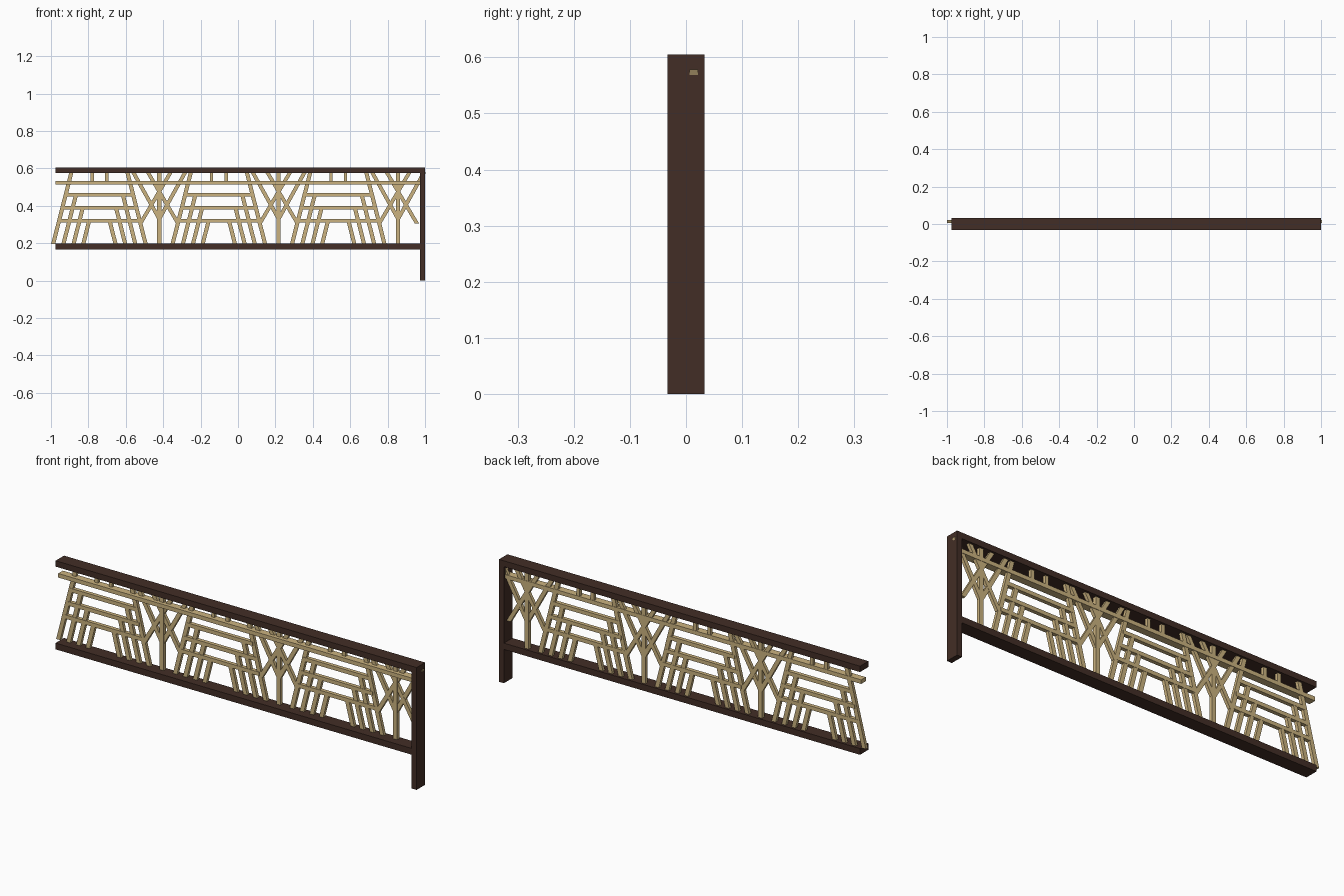
import bpy, bmesh

if "Cube" in bpy.data.objects:
    bpy.data.objects.remove(bpy.data.objects["Cube"])

def material(name, rgb):
    m = bpy.data.materials.new(name)
    m.diffuse_color = (*rgb, 1)
    m.use_nodes = True
    m.node_tree.nodes["Principled BSDF"].inputs["Base Color"].default_value = m.diffuse_color
    return m

dark = material("dark_brown_wood", (0.055, 0.027, 0.019))
tan = material("tan_wood", (0.60, 0.45, 0.215))

def prism(bm, quad, y0, y1):
    """Extrude an x/z outline from y0 to y1."""
    a = [bm.verts.new((x, y0, z)) for x, z in quad]
    b = [bm.verts.new((x, y1, z)) for x, z in quad]
    bm.faces.new(a)
    bm.faces.new(b[::-1])
    n = len(a)
    for i in range(n):
        j = (i + 1) % n
        bm.faces.new((a[i], b[i], b[j], a[j]))

def rect(bm, x0, x1, z0, z1, y0, y1):
    prism(bm, [(x0, z0), (x1, z0), (x1, z1), (x0, z1)], y0, y1)

def slant(bm, x0, z0, x1, z1, y0, y1, w=0.022):
    """Leaning bar with level cut ends."""
    h = w / 2
    prism(bm, [(x0 - h, z0), (x0 + h, z0), (x1 + h, z1), (x1 - h, z1)], y0, y1)

def finish(bm, name, mat):
    bmesh.ops.recalc_face_normals(bm, faces=bm.faces)
    me = bpy.data.meshes.new(name)
    bm.to_mesh(me)
    bm.free()
    me.materials.append(mat)
    ob = bpy.data.objects.new(name, me)
    bpy.context.collection.objects.link(ob)

# Frame: two rails and the end post
D = 0.033
for name, box in {"top_rail": (-0.975, 0.973, 0.576, 0.605),
                  "bottom_rail": (-0.975, 0.973, 0.167, 0.198),
                  "end_post": (0.973, 1.0, 0.0, 0.605)}.items():
    bm = bmesh.new()
    rect(bm, *box, -D, D)
    finish(bm, name, dark)

LOW, HIGH = 0.197, 0.578
LEAN = 0.2546
Y0, Y1 = 0.006, 0.022
PERIOD = 0.6385

# Long strip under the top rail
bm = bmesh.new()
rect(bm, -0.975, 0.975, 0.514, 0.534, -0.012, 0.024)
finish(bm, "upper_strip", tan)

for i in range(3):
    # Trapezoid panel: leaning bars, cross bars and short stubs
    c = -0.741 + i * PERIOD
    bm = bmesh.new()
    for s in (-1, 1):
        for foot, top in ((0.247, HIGH), (0.192, 0.46), (0.138, 0.39), (0.086, 0.321)):
            head = foot - LEAN * (top - LOW)
            slant(bm, c + s * foot, LOW, c + s * head, top, Y0, Y1)
        rect(bm, c + s * 0.039 - 0.009, c + s * 0.039 + 0.009, 0.524, HIGH, Y0, Y1)
    for z in (0.46, 0.39, 0.321):
        half = 0.247 - LEAN * (z - LOW)
        rect(bm, c - half, c + half, z - 0.0095, z + 0.0095, 0.004, 0.023)
    finish(bm, f"trapezoid_lattice_{i + 1}", tan)

    # Tree panel: trunk with crossing branches
    t = -0.421 + i * PERIOD
    bm = bmesh.new()
    rect(bm, t - 0.011, t + 0.011, LOW, HIGH, 0.005, 0.0225)
    for s in (-1, 1):
        slant(bm, t + s * 0.1, 0.307, t - s * 0.06, HIGH, Y0, Y1, 0.023)
        slant(bm, t, 0.33, t + s * 0.138, HIGH, Y0 + 0.0005, Y1 - 0.0005, 0.023)
    finish(bm, f"tree_lattice_{i + 1}", tan)
